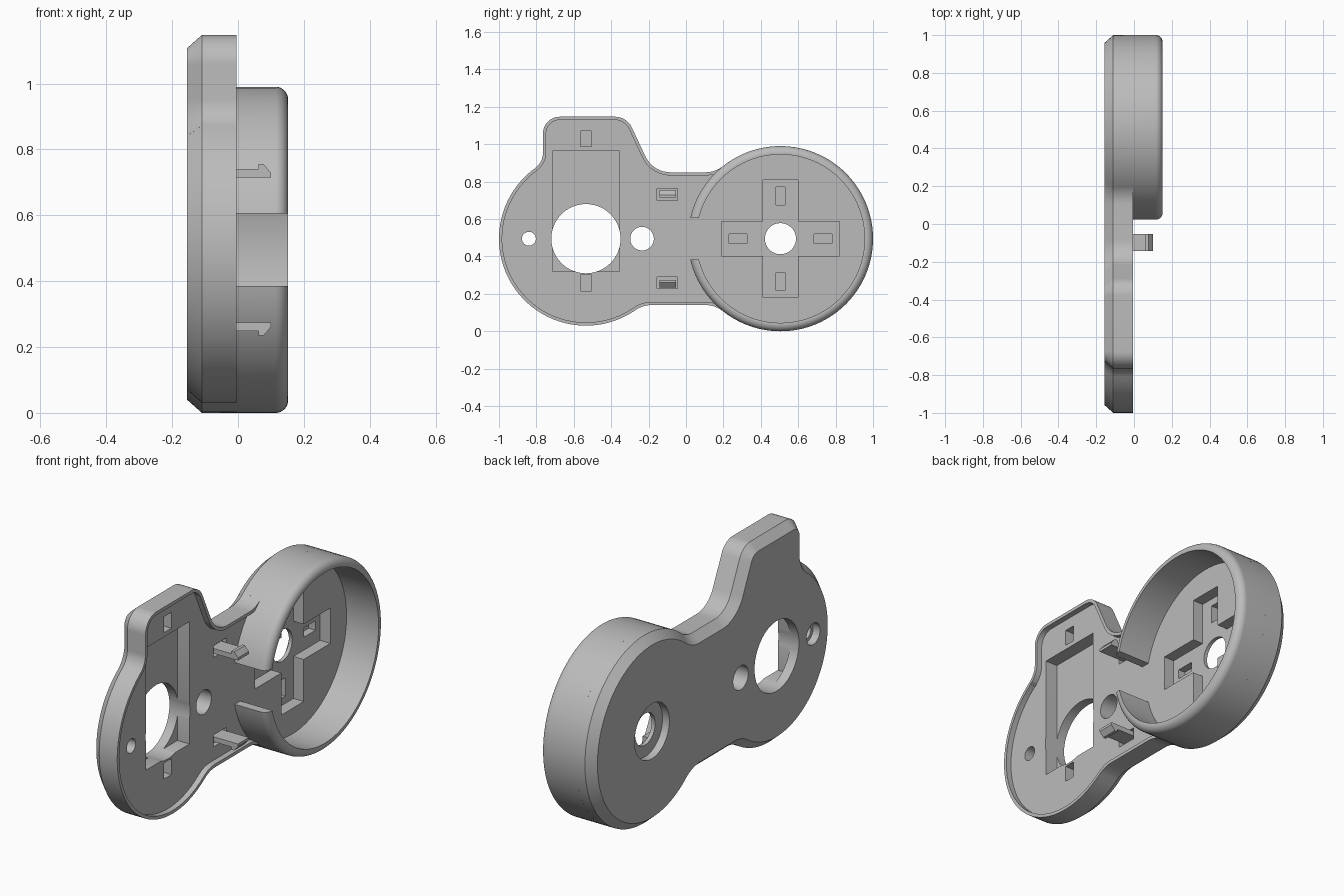
import bpy, bmesh
from math import sin, cos, radians, pi

if "Cube" in bpy.data.objects:
    bpy.data.objects.remove(bpy.data.objects["Cube"])

grey = bpy.data.materials.new("plain grey")
grey.use_nodes = True
grey.diffuse_color = (0.5, 0.5, 0.5, 1)
grey.node_tree.nodes["Principled BSDF"].inputs["Base Color"].default_value = (0.5, 0.5, 0.5, 1)

MID = 0.495                        # height of both round centres
LEFT, RIGHT = -0.535, 0.505        # y of the round centres
BACK, FLOOR, RIM, TOP = -0.155, -0.035, -0.005, 0.152


def finish(name, bm):
    bmesh.ops.recalc_face_normals(bm, faces=bm.faces)
    mesh = bpy.data.meshes.new(name)
    bm.to_mesh(mesh)
    bm.free()
    mesh.materials.append(grey)
    ob = bpy.data.objects.new(name, mesh)
    bpy.context.collection.objects.link(ob)
    return ob


def loft(name, sections):
    """Solid through (x, loop of (y, z)) sections, capped at both ends."""
    bm = bmesh.new()
    rings = [[bm.verts.new((x, y, z)) for y, z in loop] for x, loop in sections]
    n = len(rings[0])
    for a, b in zip(rings, rings[1:]):
        for i in range(n):
            j = (i + 1) % n
            bm.faces.new((a[i], a[j], b[j], b[i]))
    bm.faces.new(rings[0])
    bm.faces.new(rings[-1])
    return finish(name, bm)


def arc(y, z, r, a0, a1):
    n = max(6, int(abs(a1 - a0) / 4))
    angles = [radians(a0 + (a1 - a0) * i / n) for i in range(n + 1)]
    return [(y + r * cos(a), z + r * sin(a)) for a in angles]


def circle(y, z, r):
    return arc(y, z, r, 0, 360)[:-1]


def box(y0, y1, z0, z1):
    return [(y0, z0), (y1, z0), (y1, z1), (y0, z1)]


def outline(d):
    """Body outline moved inward by d: rounds shrink, hollows grow."""
    return (arc(RIGHT, MID, 0.495 - d, -128.45, 128.45)
            + arc(0.104, 1.0, 0.15 + d, -51.55, -90)
            + arc(-0.082, 1.0, 0.15 + d, -90, -155)
            + arc(-0.38, 1.047, 0.1 - d, 25, 90)
            + arc(-0.675, 1.057, 0.09 - d, 90, 180)
            + arc(-0.865, 0.954, 0.1 + d, 0, -54.3)
            + arc(LEFT, MID, 0.465 - d, 125.7, 304.8)
            + arc(-0.184, -0.01, 0.15 + d, 124.8, 90)
            + arc(0.104, -0.01, 0.15 + d, 90, 51.55))


def cut(target, loop, x0, x1):
    cutter = loft("cutter", [(x0, loop), (x1, loop)])
    cutter.hide_render = True
    mod = target.modifiers.new("cut", "BOOLEAN")
    mod.operation = "DIFFERENCE"
    mod.solver = "EXACT"
    mod.object = cutter
    bpy.context.view_layer.objects.active = target
    bpy.ops.object.modifier_apply(modifier=mod.name)
    bpy.data.objects.remove(cutter)


# Body plate with a chamfered back edge and a shallow recess inside a thin rim
body = loft("body_plate", [(BACK, outline(0.04)), (-0.11, outline(0)), (RIM, outline(0))])
cut(body, outline(0.017), FLOOR, 0.1)

# Rectangular pocket and the cross-shaped pocket
cut(body, box(-0.715, -0.355, 0.32, 0.965), -0.105, 0.1)
arm, half = 0.315, 0.093
quarter = [(arm, -half), (arm, half), (half, half)]
cross = []
for c, s in ((1, 0), (0, 1), (-1, 0), (0, -1)):
    cross += [(RIGHT + c * y - s * z, MID + s * y + c * z) for y, z in quarter]
cut(body, cross, -0.095, 0.1)

# Through holes, with round sinks on the back
for y, r in ((LEFT, 0.185), (-0.84, 0.037), (-0.235, 0.063), (RIGHT, 0.083)):
    cut(body, circle(y, MID, r), -0.3, 0.1)
for y, r in ((RIGHT, 0.145), (-0.84, 0.056)):
    cut(body, circle(y, MID, r), -0.3, -0.115)

# Small blind slots
for z in (0.258, 1.03):
    cut(body, box(LEFT - 0.03, LEFT + 0.03, z - 0.042, z + 0.042), -0.105, 0.1)
for side in (-1, 1):
    p = RIGHT + side * 0.228
    cut(body, box(p - 0.048, p + 0.048, MID - 0.025, MID + 0.025), -0.135, 0.1)
    q = MID + side * 0.228
    cut(body, box(RIGHT - 0.025, RIGHT + 0.025, q - 0.048, q + 0.048), -0.135, 0.1)

# Open ring wall with a rounded outer edge
profile = [(0.45, FLOOR - 0.02), (0.495, FLOOR - 0.02)]
profile += arc(0.457, TOP - 0.038, 0.038, 0, 90) + [(0.45, TOP)]
bm = bmesh.new()
steps = 96
rings = []
for i in range(steps):
    a = 2 * pi * i / steps
    rings.append([bm.verts.new((x, RIGHT + r * cos(a), MID + r * sin(a))) for r, x in profile])
for i in range(steps):
    a, b = rings[i], rings[(i + 1) % steps]
    for k in range(len(profile)):
        m = (k + 1) % len(profile)
        bm.faces.new((a[k], a[m], b[m], b[k]))
ring = finish("ring_wall", bm)
cut(ring, box(-0.2, 0.3, MID - 0.11, MID + 0.11), -0.3, 0.4)

# Pair of snap hooks, mirrored about the mid height, each in a shallow seat
hook = [(-0.08, 0.22), (0.1, 0.22), (0.1, 0.234), (0.078, 0.26),
        (0.062, 0.26), (0.062, 0.246), (-0.08, 0.246)]
for name, side in (("upper_hook", 1), ("lower_hook", -1)):
    z0, z1 = sorted((MID + side * 0.205, MID + side * 0.267))
    cut(body, box(-0.155, -0.045, z0, z1), FLOOR - 0.025, 0.1)
    bm = bmesh.new()
    ends = [[bm.verts.new((x, y, MID + side * z)) for x, z in hook] for y in (-0.143, -0.053)]
    for e in ends:
        bm.faces.new(e)
    for i in range(len(hook)):
        j = (i + 1) % len(hook)
        bm.faces.new((ends[0][i], ends[0][j], ends[1][j], ends[1][i]))
    finish(name, bm)

# Smooth the round walls, keep the edges crisp
for ob in (body, ring):
    bpy.ops.object.select_all(action="DESELECT")
    ob.select_set(True)
    bpy.context.view_layer.objects.active = ob
    bpy.ops.object.shade_smooth_by_angle(angle=radians(30))
